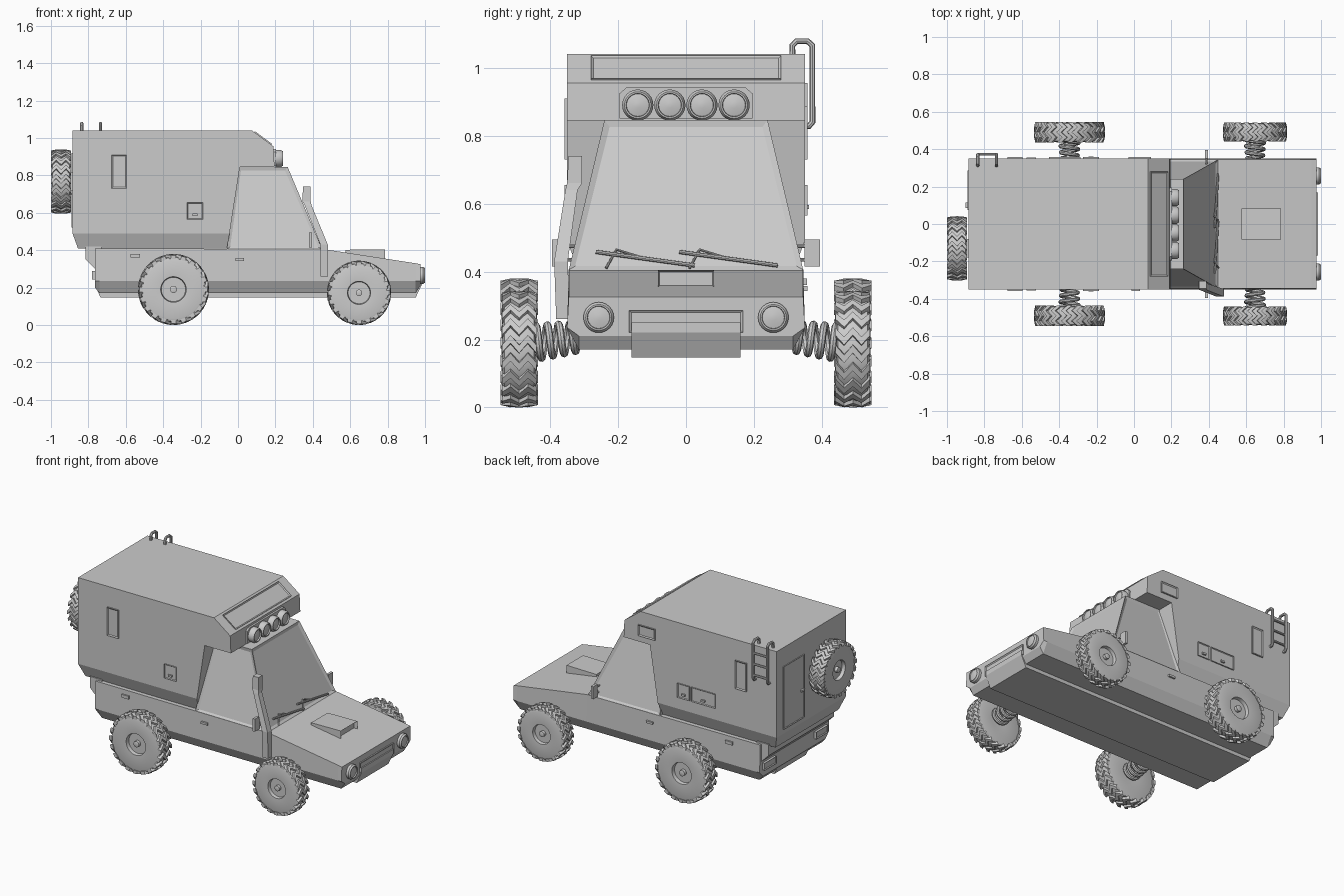
import bpy, bmesh
from math import sin, cos, pi
from mathutils import Vector, Matrix

if "Cube" in bpy.data.objects:
    bpy.data.objects.remove(bpy.data.objects["Cube"])

grey = bpy.data.materials.new("plain grey")
grey.use_nodes = True
grey.diffuse_color = (0.6, 0.6, 0.6, 1)
grey.node_tree.nodes["Principled BSDF"].inputs["Base Color"].default_value = (0.6, 0.6, 0.6, 1)


def link(name, mesh, smooth=False):
    ob = bpy.data.objects.new(name, mesh)
    mesh.materials.clear()
    mesh.materials.append(grey)
    bpy.context.collection.objects.link(ob)
    if smooth:
        bpy.ops.object.select_all(action="DESELECT")
        ob.select_set(True)
        bpy.context.view_layer.objects.active = ob
        bpy.ops.object.shade_smooth_by_angle(angle=0.6)
    return ob


def finish(name, bm, smooth=False):
    bmesh.ops.recalc_face_normals(bm, faces=bm.faces)
    mesh = bpy.data.meshes.new(name)
    bm.to_mesh(mesh)
    bm.free()
    return link(name, mesh, smooth)


def add_loft(bm, sections, cap=True):
    """Join equal-length loops of points into a skin."""
    rings = [[bm.verts.new(p) for p in s] for s in sections]
    n = len(rings[0])
    for a, b in zip(rings, rings[1:]):
        for i in range(n):
            j = (i + 1) % n
            bm.faces.new((a[i], a[j], b[j], b[i]))
    if cap:
        bm.faces.new(rings[0])
        bm.faces.new(rings[-1])


def loft(name, sections, inset_dirs=(), margin=0.01, depth=-0.005):
    """Loft, then recess the face turned most towards each given direction."""
    bm = bmesh.new()
    add_loft(bm, sections)
    bmesh.ops.recalc_face_normals(bm, faces=bm.faces)
    bm.normal_update()
    for d in inset_dirs:
        face = max(bm.faces, key=lambda f: f.normal.dot(Vector(d)))
        bmesh.ops.inset_individual(bm, faces=[face], thickness=margin, depth=depth)
    return finish(name, bm)


def across(name, profile, y0, y1, **kw):
    """Side profile (x, z) extruded over y."""
    return loft(name, [[(x, y, z) for x, z in profile] for y in (y0, y1)], **kw)


def rect(x0, x1, y0, y1, z):
    return [(x0, y0, z), (x1, y0, z), (x1, y1, z), (x0, y1, z)]


def box(name, centre, size, **kw):
    (x, y, z), (a, b, c) = centre, [v / 2 for v in size]
    return loft(name, [rect(x - a, x + a, y - b, y + b, h) for h in (z - c, z + c)], **kw)


def add_lathe(bm, profile, steps):
    rows = []
    for r, w in profile:
        rows.append([(r * cos(2 * pi * i / steps), r * sin(2 * pi * i / steps), w) for i in range(steps)])
    add_loft(bm, rows)


def place(bm, loc, axis):
    turn = Vector(axis).to_track_quat("Z", "Y").to_matrix().to_4x4()
    bmesh.ops.transform(bm, matrix=Matrix.Translation(loc) @ turn, verts=bm.verts)


def lamp(name, loc, r, d):
    bm = bmesh.new()
    add_lathe(bm, [(r, 0), (r, d * .7), (r * .85, d), (r * .75, d), (r * .72, d * .8), (r * .2, d * .95)], 24)
    place(bm, loc, (1, 0, 0))
    finish(name, bm, True)


def tube(name, points, r):
    cu = bpy.data.curves.new(name, "CURVE")
    cu.dimensions = "3D"
    cu.bevel_depth, cu.bevel_resolution, cu.use_fill_caps = r, 2, True
    sp = cu.splines.new("POLY")
    sp.points.add(len(points) - 1)
    for p, co in zip(sp.points, points):
        p.co = (*co, 1)
    tmp = bpy.data.objects.new(name + "_path", cu)
    mesh = bpy.data.meshes.new_from_object(tmp)
    bpy.data.objects.remove(tmp)
    link(name, mesh, True)


def wheel(name, loc, axis, R, half):
    bm = bmesh.new()
    # Tyre carcass and hub
    add_lathe(bm, [(R * .3, -half * .8), (R * .82, -half * .95), (R * .9, -half * .85), (R * .935, -half * .4),
                   (R * .935, half * .4), (R * .9, half * .85), (R * .82, half * .95), (R * .36, half * .85),
                   (R * .34, half * .45), (R * .1, half * .45), (R * .1, half * .8), (R * .06, half * .85)], 48)
    # Zigzag tread bars
    count = 20
    pitch = 2 * pi / count
    for k in range(count):
        rows = []
        for t, off in ((-1, 0), (-.5, .55), (0, 0), (.5, .55), (1, 0)):
            top = R * (.965 if abs(t) == 1 else 1)
            corners = ((-.3, R * .86), (.3, R * .86), (.22, top), (-.22, top))
            rows.append([(r * cos((k + off + a) * pitch), r * sin((k + off + a) * pitch), t * half)
                         for a, r in corners])
        add_loft(bm, rows)
    place(bm, loc, axis)
    finish(name, bm, True)


# Lower hull, lofted from tail to nose
hull = [(-.765, .41, .2), (-.74, .41, .17), (.46, .405, .17), (.95, .33, .17), (.975, .325, .21)]
loft("lower_body", [[(x, -.345, t), (x, -.35, .235), (x, -.315, b), (x, .315, b), (x, .35, .235), (x, .345, t)]
                    for x, t, b in hull])
across("skid_plate", [(-.76, .2), (-.735, .147), (.95, .147), (.985, .22), (.985, .25), (.9, .25)], -.16, .16)
box("grille", (.973, 0, .253), (.02, .335, .066), inset_dirs=[(1, 0, 0)])
across("rear_ledge", [(-.815, .42), (-.815, .35), (-.765, .3), (-.73, .3), (-.73, .42)], -.33, .33)
across("hood_scoop", [(.575, .385), (.575, .402), (.785, .405), (.785, .34), (.7, .34)], -.083, .083,
       inset_dirs=[(1, 0, 0)], margin=.008, depth=-.02)

# Camper box with overhang above the cab
across("camper_box", [(-.885, .49), (-.885, 1.04), (.075, 1.04), (.19, .955), (.195, .845), (.01, .845),
                      (-.045, .49)], -.35, .35)
loft("camper_skirt", [rect(-.885, -.045, -.35, .35, .49), rect(-.855, -.058, -.318, .318, .408)])
a, n = Vector((.075, 1.04)), Vector((.594, .804))
run = Vector((.115, -.085))
p, q = a + run * .1, a + run * .9
across("skylight", [p - n * .01, q - n * .01, q + n * .006, p + n * .006], -.28, .28,
       inset_dirs=[(n.x, 0, n.y)], margin=.01, depth=-.005)

# Tapered cab with recessed glass
loft("cab", [rect(-.06, .45, -.345, .345, .405), rect(0, .265, -.24, .24, .846)],
     inset_dirs=[(1, 0, .3), (0, 1, .3), (0, -1, .3)], margin=.024, depth=-.008)

# Roof lamps
outline = [(-.195, .85), (.195, .85), (.195, .925), (.175, .942), (-.175, .942), (-.195, .925)]
loft("lamp_plate", [[(x, y, z) for y, z in outline] for x in (.185, .203)])
for i in range(4):
    lamp("roof_lamp_%d" % (i + 1), (.2, -.142 + i * .0945, .89), .046, .04)

# Parts repeated on both sides
for s, side in ((1, "left"), (-1, "right")):
    lamp("headlight_" + side, (.968, s * .257, .265), .045, .032)
    for end, x, R, half in (("front", .647, .172, .051), ("rear", -.345, .19, .055)):
        wheel("%s_wheel_%s" % (end, side), (x, s * .491, R), (0, s, 0), R, half)
        coil = []
        for i in range(91):
            t = i / 90
            r, ang = .04 + .01 * t, 4.5 * 2 * pi * t
            coil.append((x + r * cos(ang), s * (.3 + .15 * t), .21 - .02 * t + r * sin(ang)))
        tube("%s_spring_%s" % (end, side), coil, .011)
    box("door_handle_" + side, (.01, s * .351, .35), (.045, .014, .014))
    box("side_marker_" + side, (-.55, s * .35, .37), (.05, .012, .02))
    box("tail_light_" + side, (-.77, s * .26, .265), (.02, .12, .045), inset_dirs=[(-1, 0, 0)], margin=.007)
    box("side_window_" + side, (-.635, s * .351, .82), (.08, .014, .18), inset_dirs=[(0, s, 0)])
    box("side_hatch_" + side, (-.23, s * .351, .61), (.085, .012, .09), inset_dirs=[(0, s, 0)], margin=.006)
    box("hatch_catch_" + side, (-.23, s * .357, .59), (.025, .01, .012))
    box("mirror_" + side, (.387, s * .372, .455), (.016, .045, .08))
    for z in (.435, .475):
        tube("mirror_arm_%s_%d" % (side, z * 1000), [(.387, s * .31, z), (.387, s * .36, z)], .005)

# Extra hatch and vent on the left wall
box("wide_hatch", (-.37, .351, .61), (.17, .012, .09), inset_dirs=[(0, 1, 0)], margin=.006)
box("wide_hatch_catch", (-.37, .357, .59), (.025, .01, .012))
box("upper_vent", (.03, .351, .92), (.12, .014, .07), inset_dirs=[(0, 1, 0)])

# Rear door and spare wheel
box("rear_door", (-.885, .18, .72), (.012, .21, .4), inset_dirs=[(-1, 0, 0)], margin=.006, depth=-.004)
box("rear_door_handle", (-.894, .1, .7), (.012, .03, .012))
wheel("spare_wheel", (-.946, -.13, .767), (-1, 0, 0), .172, .053)
box("spare_mount", (-.895, -.13, .767), (.04, .1, .1))

# Roof ladder
for i, x in enumerate((-.835, -.735)):
    tube("ladder_rail_%d" % i, [(x, .313, 1.03), (x, .313, 1.065), (x, .325, 1.078), (x, .358, 1.078), (x, .372, 1.065),
                                (x, .372, .84), (x, .362, .828), (x, .34, .828)], .009)
for i in range(3):
    z = .86 + i * .07
    tube("ladder_rung_%d" % i, [(-.835, .372, z), (-.735, .372, z)], .007)

# Air intake pipe climbing the right windscreen pillar
path = [(.46, -.362, .26, .02), (.46, -.368, .43, .02), (.375, -.337, .64, .018), (.367, -.328, .66, .022),
        (.367, -.326, .74, .02)]
loft("air_intake", [rect(x - r, x + r, y - r, y + r, z) for x, y, z, r in path])


# Wipers lying on the glass
def glass(y, z):
    return (.455 - (z - .405) * .42, y, z)


for i, y in enumerate((-.265, -.02)):
    tube("wiper_blade_%d" % i, [glass(y, .458), glass(y + .29, .418)], .006)
    tube("wiper_arm_%d" % i, [glass(y + .03, .41), glass(y + .06, .465), glass(y + .14, .44)], .004)
